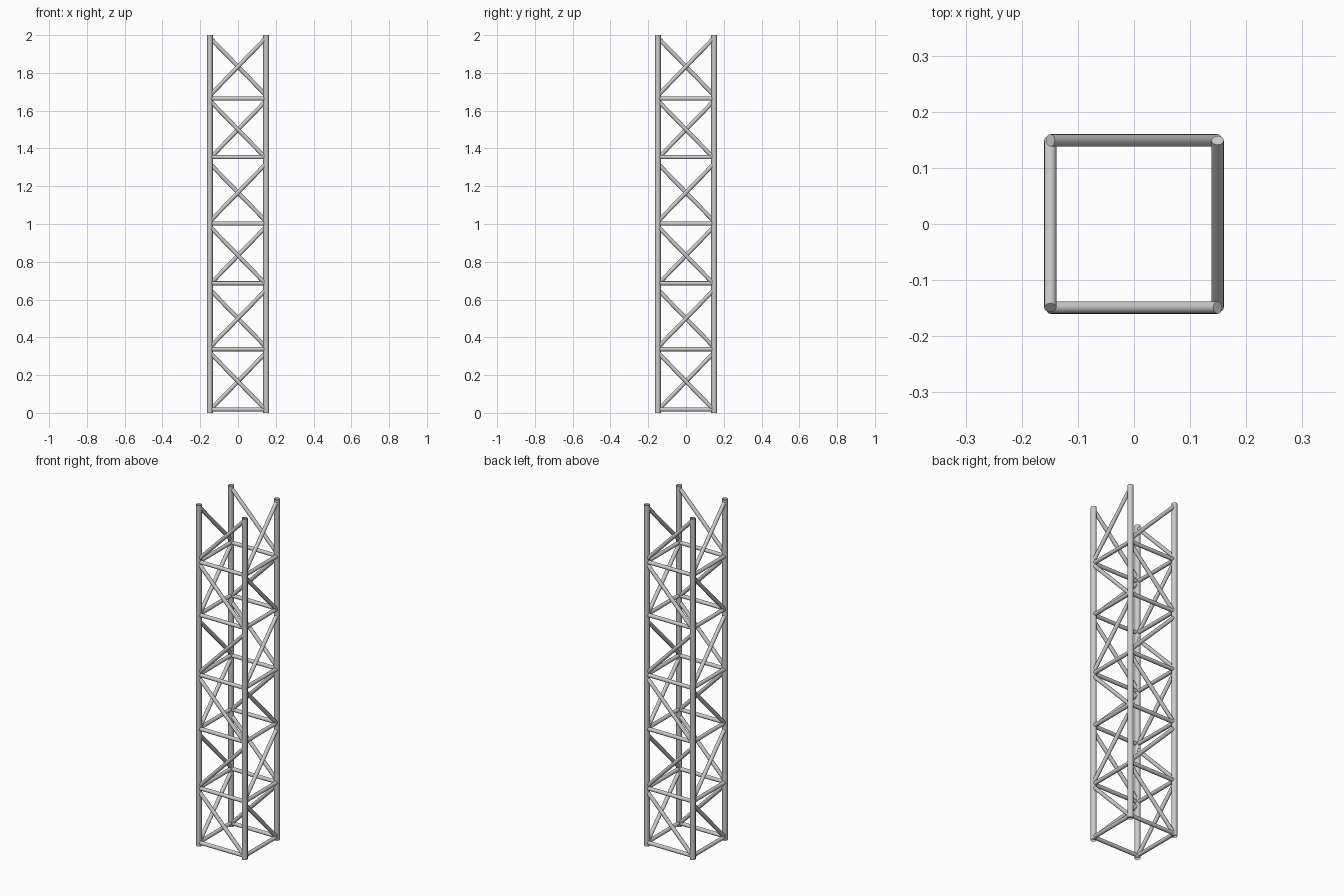
import bpy
from math import pi
from mathutils import Vector, Matrix

if "Cube" in bpy.data.objects:
    bpy.data.objects.remove(bpy.data.objects["Cube"])

HALF = 0.149          # chord axis offset from centre
CHORD_R, BRACE_R = 0.0155, 0.011
PANEL = 2.0 / 6
RUNG_Z = [0.018, 0.337, 0.686, 1.002, 1.354, 1.664]


def tube(name, a, b, radius, ends='NGON'):
    a, b = Vector(a), Vector(b)
    d = b - a
    bpy.ops.mesh.primitive_cylinder_add(vertices=16, radius=radius,
                                        depth=d.length, location=(a + b) / 2,
                                        end_fill_type=ends)
    ob = bpy.context.object
    ob.name = name
    ob.rotation_euler = d.to_track_quat('Z', 'Y').to_euler()
    bpy.ops.object.shade_smooth_by_angle()
    return ob


# The four sides are the same, turned by quarter turns
for side in range(4):
    turn = Matrix.Rotation(side * pi / 2, 3, 'Z')

    def at(x, z):
        return turn @ Vector((x, -HALF, z))

    # upright corner chord, an open pipe
    tube(f"corner_chord_{side}", at(-HALF, 0), at(-HALF, 2), CHORD_R, 'NOTHING')

    # horizontal rungs
    for i, z in enumerate(RUNG_Z):
        tube(f"rung_{side}_{i}", at(-HALF, z), at(HALF, z), BRACE_R)

    # zigzag diagonal braces, falling and rising in turn
    for i in range(6):
        mid = (i + 0.5) * PANEL
        rise = -0.153 if i % 2 == 0 else 0.153
        tube(f"diagonal_brace_{side}_{i}", at(-HALF, mid - rise),
             at(HALF, mid + rise), BRACE_R)
